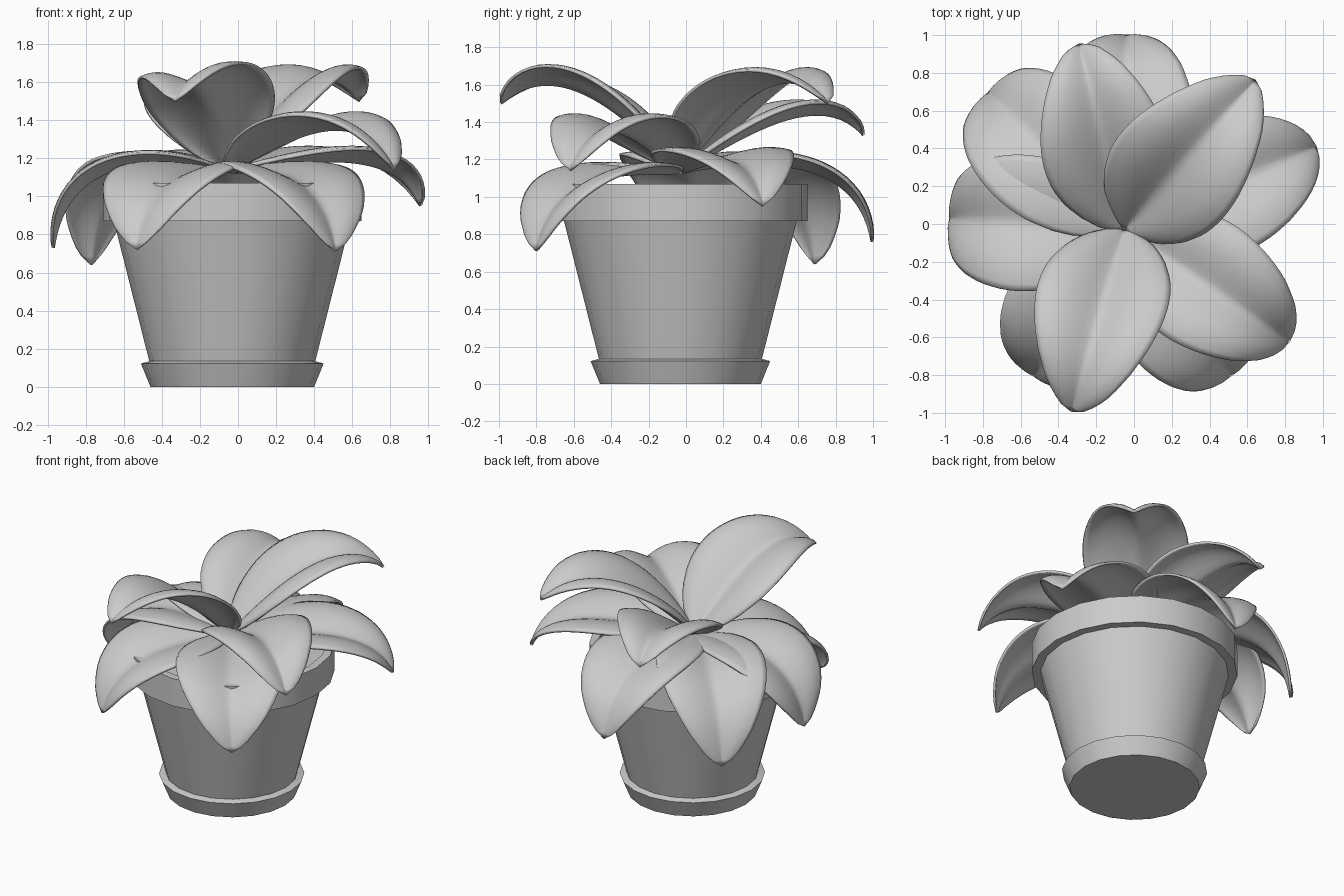
import bpy, bmesh, math
from mathutils import Vector

if "Cube" in bpy.data.objects:
    bpy.data.objects.remove(bpy.data.objects["Cube"])

CX, CY = -0.03, -0.03   # pot axis


def shade(ob, angle):
    bpy.context.view_layer.objects.active = ob
    for o in bpy.context.selected_objects:
        o.select_set(False)
    ob.select_set(True)
    bpy.ops.object.shade_smooth_by_angle(angle=math.radians(angle))


def finish(bm, name):
    bmesh.ops.remove_doubles(bm, verts=bm.verts, dist=0.0005)
    bmesh.ops.recalc_face_normals(bm, faces=bm.faces)
    me = bpy.data.meshes.new(name)
    bm.to_mesh(me)
    bm.free()
    ob = bpy.data.objects.new(name, me)
    bpy.context.collection.objects.link(ob)
    return ob


def lathe(name, profile, sides=20):
    bm = bmesh.new()
    vs = [bm.verts.new((r, 0, z)) for r, z in profile]
    es = [bm.edges.new(p) for p in zip(vs, vs[1:])]
    bmesh.ops.spin(bm, geom=vs + es, cent=(0, 0, 0), axis=(0, 0, 1),
                   angle=math.tau, steps=sides, use_duplicate=False)
    ob = finish(bm, name)
    ob.location = (CX, CY, 0)
    shade(ob, 30)
    return ob


# Saucer, pot with thick rim, soil
lathe("saucer", [(0, 0), (0.43, 0), (0.48, 0.122), (0.43, 0.136)])
lathe("pot", [(0.435, 0.13), (0.622, 0.87),
              (0.68, 0.87), (0.68, 1.07), (0.625, 1.07), (0.61, 1.0)])
lathe("soil", [(0, 1.0), (0.62, 1.0)])


def bezier(p, t):
    s = 1 - t
    return s**3 * p[0] + 3*s*s*t * p[1] + 3*s*t*t * p[2] + t**3 * p[3]


def leaf(name, tip, z1, z2, k2, fold, half=0.345, roll=0.0, rows=28, cols=10):
    base = Vector((CX - 0.02, CY, 1.13))
    flat = Vector((tip[0] - base.x, tip[1] - base.y, 0))
    length = flat.length
    out = flat.normalized()
    side = Vector((-out.y, out.x, 0))
    # midrib curve in the radial plane
    ctrl = [Vector((0.0, base.z)), Vector((0.34 * length, z1)),
            Vector((k2 * length, z2)), Vector((length, tip[2]))]
    pts = [bezier(ctrl, i / 200) for i in range(201)]
    acc = [0.0]
    for a, b in zip(pts, pts[1:]):
        acc.append(acc[-1] + (b - a).length)
    bm = bmesh.new()
    grid = []
    for i in range(rows + 1):
        u = i / rows
        j = min(range(201), key=lambda q: abs(acc[q] - u * acc[-1]))
        p = pts[j]
        tan = (pts[min(j + 1, 200)] - pts[max(j - 1, 0)]).normalized()
        normal = out * -tan.y + Vector((0, 0, tan.x))
        w = half * math.sin(math.pi * u ** 0.91) ** 0.76 if 0 < i < rows else 0
        row = []
        for c in range(-cols, cols + 1):
            s = c / cols
            # each half arches up from the soft grooved midrib
            g = math.sqrt(s * s + 0.004) - 0.063
            up = fold * w * math.sin(g * math.pi * 0.72)
            x = s * w * math.cos(roll) - up * math.sin(roll)
            y = s * w * math.sin(roll) + up * math.cos(roll)
            co = base + out * p.x + side * x + normal * y
            co.z += p.y - base.z
            row.append(bm.verts.new(co))
        grid.append(row)
    for a, b in zip(grid, grid[1:]):
        for c in range(2 * cols):
            bm.faces.new((a[c], a[c + 1], b[c + 1], b[c]))
    ob = finish(bm, name)
    sol = ob.modifiers.new("thickness", 'SOLIDIFY')
    sol.thickness = 0.016
    sol.offset = 0
    shade(ob, 80)


# Upper leaves: tip position, two arch heights, arch reach, fold, roll
UP = 0.27
leaf("upper_leaf_1", (0.64, 0.76, 1.50), 1.50, 1.78, 0.70, UP, 0.35)
leaf("upper_leaf_2", (-0.33, -0.99, 1.50), 1.48, 1.76, 0.70, UP, 0.35, 0.14)
leaf("upper_leaf_3", (-0.29, 0.95, 1.33), 1.32, 1.60, 0.76, UP, 0.335)
leaf("upper_leaf_4", (0.82, -0.62, 1.14), 1.28, 1.54, 0.76, UP)

# Lower leaves drooping over the rim
LOW = 0.18
for n, tip in enumerate([(-0.97, 0.03, 0.73), (-0.04, 0.995, 0.76),
                         (-0.77, 0.69, 0.64)]):
    leaf(f"lower_leaf_{n + 1}", tip, 1.20, 1.26, 0.92, LOW, 0.36)
leaf("lower_leaf_4", (-0.53, -0.80, 0.72), 1.12, 1.17, 0.89, LOW, 0.36)
leaf("lower_leaf_5", (0.51, -0.80, 0.71), 1.12, 1.17, 0.89, LOW, 0.36)
leaf("lower_leaf_6", (0.96, 0.41, 0.95), 1.17, 1.30, 0.86, 0.2, 0.36)
